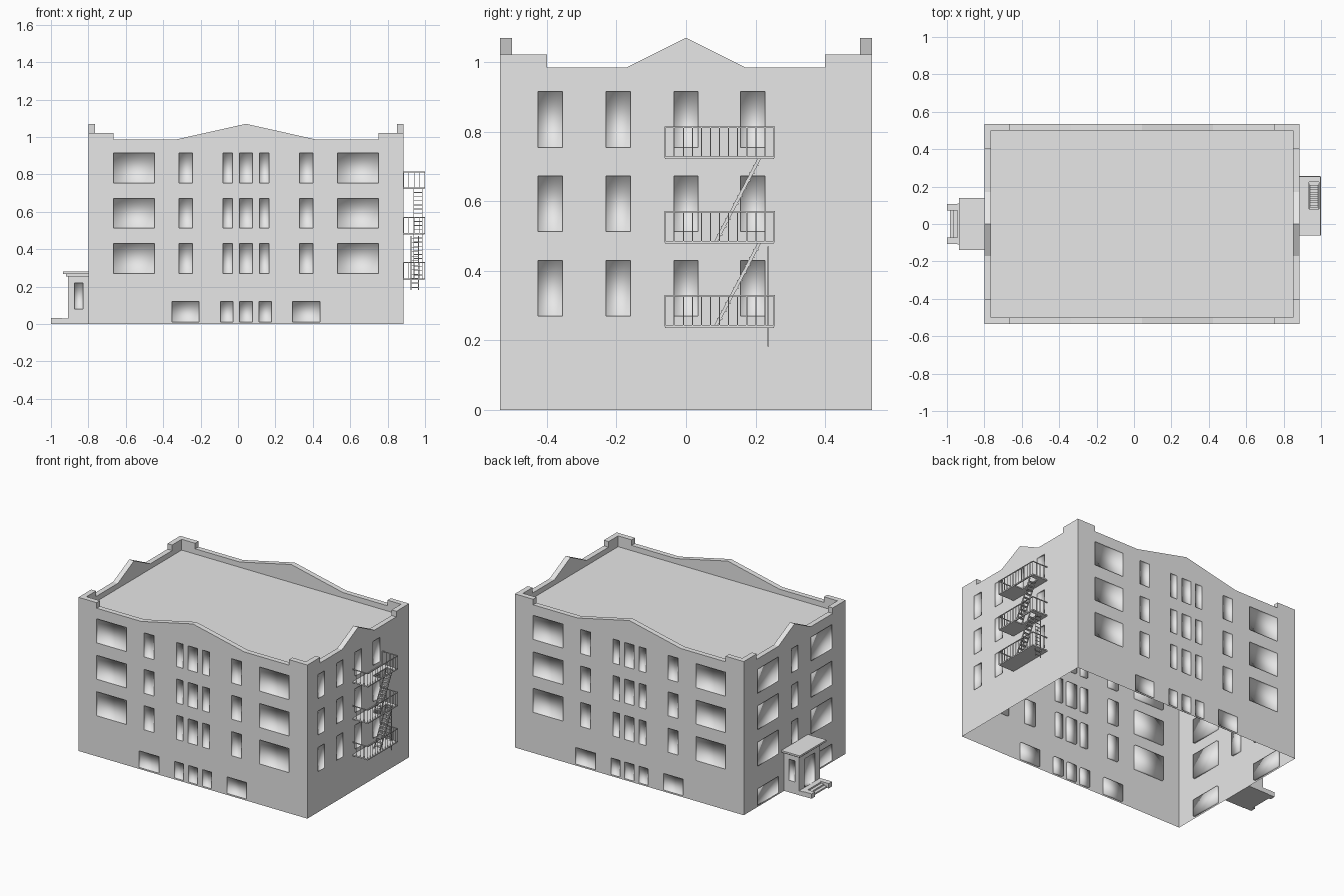
import bpy, bmesh
from mathutils import Vector, Matrix

old = bpy.data.objects.get("Cube")
if old:
    bpy.data.objects.remove(old)

plaster = bpy.data.materials.new("light_grey_plaster")
plaster.use_nodes = True
grey = (0.8, 0.8, 0.8, 1)
plaster.diffuse_color = grey
plaster.node_tree.nodes["Principled BSDF"].inputs["Base Color"].default_value = grey

UP = Vector((0, 0, 1))
MID = 0.0425          # centre of the main block along x
HW, HD = 0.8425, 0.535
ROOF = 0.95
THICK = 0.035


def finish(name, bm):
    mesh = bpy.data.meshes.new(name)
    bm.to_mesh(mesh)
    bm.free()
    mesh.materials.append(plaster)
    obj = bpy.data.objects.new(name, mesh)
    bpy.context.collection.objects.link(obj)
    return obj


def add_box(bm, lo, hi):
    lo, hi = Vector(lo), Vector(hi)
    m = Matrix.Translation((lo + hi) / 2) @ Matrix.Diagonal((hi - lo).to_4d())
    m[3][3] = 1
    bmesh.ops.create_cube(bm, size=1, matrix=m)


def add_bar(bm, a, b, w=0.004, h=None):
    a, b = Vector(a), Vector(b)
    d = b - a
    m = (Matrix.Translation((a + b) / 2) @ d.to_track_quat('Z', 'Y').to_matrix().to_4x4()
         @ Matrix.Diagonal((w, h or w, d.length, 1)))
    bmesh.ops.create_cube(bm, size=1, matrix=m)


def boxes(name, *spans):
    bm = bmesh.new()
    for lo, hi in spans:
        add_box(bm, lo, hi)
    return finish(name, bm)


def wall(name, centre, along, half, z0, z1, windows, depth=0.015):
    """Flat wall with recessed, softly shaded panes; windows are (u0, u1, low, high)."""
    bm = bmesh.new()
    along, centre = Vector(along), Vector(centre)
    out = along.cross(UP)

    def quad(corners, smooth=False):
        f = bm.faces.new(corners)
        f.smooth = smooth

    def point(u, z, d=0):
        return bm.verts.new(centre + along * u + UP * z - out * d)

    us = sorted({-half, half} | {u for w in windows for u in w[:2]})
    zs = sorted({z0, z1} | {z for w in windows for z in w[2:]})
    grid = [[point(u, z) for u in us] for z in zs]
    for j in range(len(zs) - 1):
        for i in range(len(us) - 1):
            u, z = (us[i] + us[i + 1]) / 2, (zs[j] + zs[j + 1]) / 2
            if not any(a < u < b and c < z < d for a, b, c, d in windows):
                quad((grid[j][i], grid[j][i + 1], grid[j + 1][i + 1], grid[j + 1][i]))
    for a, b, c, d in windows:
        ring = ((a, c), (b, c), (b, d), (a, d))
        rim = [point(u, z) for u, z in ring]
        pane = [point(u, z, depth) for u, z in ring]
        quad(pane, True)
        for k in range(4):
            n = (k + 1) % 4
            quad((rim[k], rim[n], pane[n], pane[k]), True)
    return finish(name, bm)


def parapet(name, centre, along, half_profile):
    """Stepped gable standing above the roof, mirrored about its middle."""
    bm = bmesh.new()
    along, centre = Vector(along), Vector(centre)
    out = along.cross(UP)
    top = half_profile + [(-u, z) for u, z in reversed(half_profile[:-1])]
    end = -half_profile[0][0]
    outline = [(end, ROOF)] + top[::-1] + [(-end, ROOF)]
    front = bm.faces.new([bm.verts.new(centre + along * u + UP * z) for u, z in outline])
    extruded = bmesh.ops.extrude_face_region(bm, geom=[front], use_keep_orig=True)
    verts = [v for v in extruded["geom"] if isinstance(v, bmesh.types.BMVert)]
    bmesh.ops.translate(bm, verts=verts, vec=-out * THICK)
    bmesh.ops.recalc_face_normals(bm, faces=bm.faces)
    return finish(name, bm)


def mirrored(spans):
    return spans + [(-b, -a) for a, b in spans]


# Window layout
rows = [(0.27, 0.43), (0.513, 0.672), (0.755, 0.915)]
ground = [(0.01, 0.12)]


def layout(columns, levels):
    return [(a, b, c, d) for a, b in columns for c, d in levels]


long_side = (layout(mirrored([(0.49, 0.708), (0.285, 0.358), (0.072, 0.122)]) + [(-0.035, 0.035)], rows)
             + layout(mirrored([(0.25, 0.395), (0.07, 0.136)]) + [(-0.034, 0.034)], ground))
right_side = layout([(-0.425, -0.355), (-0.23, -0.16), (-0.035, 0.035), (0.157, 0.227)], rows)
left_side = layout(mirrored([(0.17, 0.39)]), rows + ground) + layout([(-0.035, 0.035)], rows)

# Main block walls and parapets
long_top = [(-HW, 1.022), (-0.708, 1.022), (-0.708, 0.985), (-0.38, 0.985), (0, 1.07)]
short_top = [(-HD + THICK, 1.022), (-0.4, 1.022), (-0.4, 0.985), (-0.17, 0.985), (0, 1.07)]
for side, centre, along, half, wins, top in (
        ("front", (MID, -HD, 0), (1, 0, 0), HW, long_side, long_top),
        ("back", (MID, HD, 0), (-1, 0, 0), HW, long_side, long_top),
        ("right", (MID + HW, 0, 0), (0, 1, 0), HD, right_side, short_top),
        ("left", (MID - HW, 0, 0), (0, -1, 0), HD, left_side, short_top)):
    wall(side + "_wall", centre, along, half, 0, ROOF, wins)
    parapet(side + "_parapet", centre, along, top)

# Flat roof
bm = bmesh.new()
bmesh.ops.create_grid(bm, x_segments=1, y_segments=1, size=1,
                      matrix=Matrix.Translation((MID, 0, ROOF)) @ Matrix.Diagonal((HW, HD, 1, 1)))
finish("flat_roof", bm)

# Entrance porch
wx = MID - HW
wall("porch_front", (-0.91, 0, 0), (0, -1, 0), 0.11, 0.03, 0.27, [(-0.055, 0.055, 0.031, 0.22)], 0.03)
for name, y, s in (("porch_side_front", -0.11, 1), ("porch_side_back", 0.11, -1)):
    wall(name, (-0.855, y, 0), (s, 0, 0), 0.055, 0.03, 0.27, [(-0.02, 0.025, 0.08, 0.22)], 0.01)
boxes("porch_roof", ((-0.935, -0.14, 0.268), (wx, 0.14, 0.28)),
      ((-0.92, -0.12, 0.255), (wx, 0.12, 0.268)))
boxes("entrance_steps", ((-0.945, -0.11, 0), (wx, 0.11, 0.03)),
      ((-0.965, -0.075, 0), (-0.945, 0.075, 0.02)),
      ((-0.985, -0.075, 0), (-0.965, 0.075, 0.01)))
boxes("step_cheeks", *[((-1, y - 0.018, 0), (-0.94, y + 0.018, 0.032)) for y in (-0.09, 0.09)])

# Fire escape balconies
x0, x1, y0, y1 = MID + HW, 0.998, -0.06, 0.253
levels = (0.24, 0.482, 0.725)
for i, z in enumerate(levels):
    if i == 0:
        deck = [((x0, y0, z - 0.004), (x1, y1, z + 0.004))]
    else:       # deck with a stair opening
        deck = [((x0, y0, z - 0.004), (0.935, y1, z + 0.004)),
                ((0.935, y0, z - 0.004), (x1, 0.08, z + 0.004)),
                ((0.99, 0.08, z - 0.004), (x1, y1, z + 0.004)),
                ((0.935, 0.225, z - 0.004), (0.99, y1, z + 0.004))]
    boxes(f"balcony_deck_{i + 1}", *deck)
    bm = bmesh.new()
    top = z + 0.088
    add_bar(bm, (x1, y0, top), (x1, y1, top), 0.005)
    for k in range(13):
        y = y0 + (y1 - y0) * k / 12
        add_bar(bm, (x1, y, z), (x1, y, top), 0.003)
    for y in (y0, y1):
        add_bar(bm, (x0, y, top), (x1, y, top), 0.005)
        for k in range(4):
            x = x0 + (x1 - x0) * k / 4
            add_bar(bm, (x, y, z), (x, y, top), 0.003)
    finish(f"balcony_railing_{i + 1}", bm)

# Stairs between balconies
for i in range(2):
    bm = bmesh.new()
    low, high = Vector((0, 0.085, levels[i])), Vector((0, 0.212, levels[i + 1]))
    for x in (0.94, 0.985):
        add_bar(bm, low + Vector((x, 0, 0)), high + Vector((x, 0, 0)), 0.004, 0.009)
    for k in range(1, 11):
        p = low.lerp(high, k / 11)
        add_box(bm, (0.94, p.y - 0.008, p.z - 0.002), (0.985, p.y + 0.008, p.z + 0.002))
    finish(f"escape_stair_{i + 1}", bm)

# Drop ladder
bm = bmesh.new()
for x in (0.925, 0.965):
    add_bar(bm, (x, 0.237, 0.182), (x, 0.237, 0.47))
for k in range(12):
    z = 0.195 + k * 0.024
    add_bar(bm, (0.925, 0.237, z), (0.965, 0.237, z), 0.003)
finish("drop_ladder", bm)
